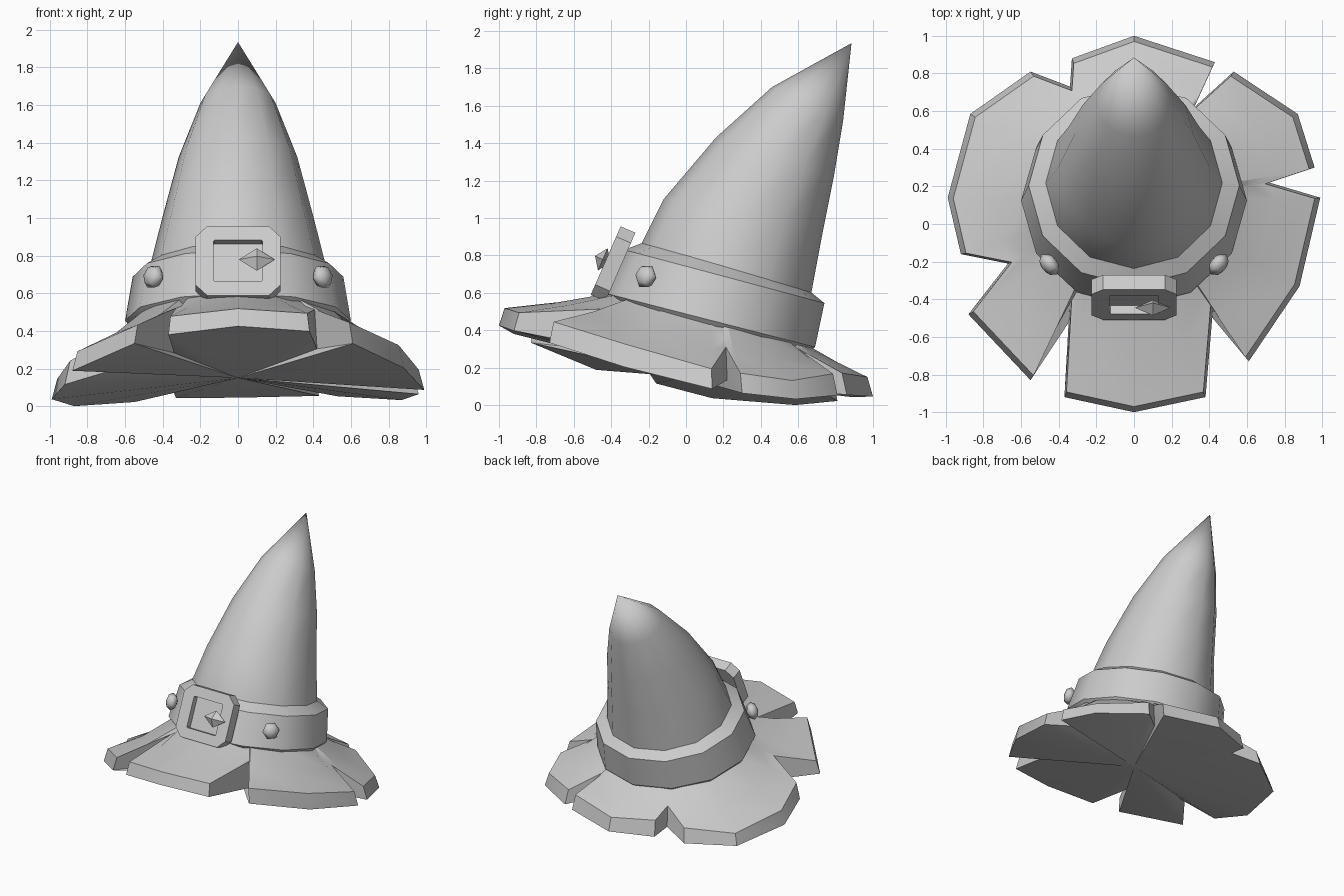
import bpy
import bmesh
from math import sin, cos, atan2, hypot, pi, radians
from mathutils import Matrix, Vector

cube = bpy.data.objects.get("Cube")
if cube:
    bpy.data.objects.remove(cube)

grey = bpy.data.materials.new("felt grey")
grey.use_nodes = True
grey.diffuse_color = (0.6, 0.6, 0.6, 1)
grey.node_tree.nodes["Principled BSDF"].inputs["Base Color"].default_value = grey.diffuse_color


def add_object(name, bm, smooth=None):
    bmesh.ops.recalc_face_normals(bm, faces=bm.faces)
    mesh = bpy.data.meshes.new(name)
    bm.to_mesh(mesh)
    bm.free()
    mesh.materials.append(grey)
    obj = bpy.data.objects.new(name, mesh)
    bpy.context.collection.objects.link(obj)
    if smooth:
        bpy.ops.object.select_all(action='DESELECT')
        obj.select_set(True)
        bpy.context.view_layer.objects.active = obj
        bpy.ops.object.shade_smooth_by_angle(angle=radians(smooth))


def loft(rings, closed=False, start=None, end=None):
    """Skin a list of equal rings; start and end are optional cap points."""
    bm = bmesh.new()
    loops = [[bm.verts.new(p) for p in ring] for ring in rings]
    pairs = list(zip(loops, loops[1:]))
    if closed:
        pairs.append((loops[-1], loops[0]))
    for a, b in pairs:
        for i in range(len(a)):
            j = (i + 1) % len(a)
            bm.faces.new((a[i], a[j], b[j], b[i]))
    for point, loop in ((start, loops[0]), (end, loops[-1])):
        if point:
            tip = bm.verts.new(point)
            for i in range(len(loop)):
                bm.faces.new((loop[i], loop[(i + 1) % len(loop)], tip))
    return bm


def tilted_ring(front, back, width, sides=12):
    """Oval through a front and a back point given as (y, z)."""
    f, b = Vector((0, *front)), Vector((0, *back))
    mid, half = (f + b) / 2, (b - f) / 2
    return [mid + half * -cos(2 * pi * i / sides)
            + Vector((width * sin(2 * pi * i / sides), 0, 0)) for i in range(sides)]


# Leaning pointed crown
crown = [((-.32, .6), (.62, .33), .50), ((-.235, .87), (.67, .6), .47),
         ((-.12, 1.1), (.73, .92), .4), ((.16, 1.43), (.79, 1.22), .315),
         ((.46, 1.7), (.84, 1.52), .2)]
add_object("crown", loft([tilted_ring(*r) for r in crown], end=(0, .885, 1.935)), 45)

# Belt band with sloped top and bevelled lower lip
band = [((-.34, .55), (.6, .31), .5), ((-.41, .555), (.66, .285), .57),
        ((-.44, .6), (.69, .31), .6), ((-.33, .83), (.74, .545), .56),
        ((-.225, .87), (.66, .61), .465)]
add_object("belt", loft([tilted_ring(*r) for r in band], closed=True), 32)

# Torn drooping brim: outline runs anticlockwise from the left notch
outline = [(-.92, -.16), (-.67, -.21), (-.88, -.48), (-.55, -.83), (-.34, -.39),
           (-.37, -.92), (0, -1), (.38, -.92), (.42, -.45), (.61, -.73),
           (.88, -.33), (.99, .14), (.72, .22), (.96, .3), (.87, .585),
           (.53, .81), (.32, .62), (.43, .86), (0, 1), (-.33, .88),
           (-.34, .73), (-.55, .81), (-.87, .585), (-.99, .14)]


def droop(x, y):
    """Height of the middle of the brim's edge."""
    return .28 + .025 * x - .19 * y - .15 * x * x


def top_point(x, y):
    """Point on the upper surface, flaring up towards the crown."""
    return x, y, droop(x, y) + .045 + .3 * max(0, 1 - hypot(x, y))


angles = sorted(atan2(y - .13, x) % (2 * pi) for x, y in outline)
first = angles.index(atan2(outline[0][1] - .13, outline[0][0]) % (2 * pi))
angles = angles[first:] + angles[:first]
neck = [(.54 * cos(a), .13 + .52 * sin(a), .46 - .14 * sin(a)) for a in angles]
upper = [top_point(x * .97, y * .97) for x, y in outline]
lower = [(x, y, max(0, droop(x, y) - .045)) for x, y in outline]
bend = [top_point((n[0] + u[0]) / 2, (n[1] + u[1]) / 2) for n, u in zip(neck, upper)]
add_object("brim", loft([neck, bend, upper, lower], end=(0, 0, .15)), 35)

# Buckle frame, laid out in the plane of the leaning belt front
lean = Matrix.Translation((0, -.39, .755)) @ Matrix.Rotation(radians(66.4), 4, 'X')


def plate(w, h, cut, depth):
    corners = [(w, h - cut), (w - cut, h), (cut - w, h), (-w, h - cut),
               (-w, cut - h), (cut - w, -h), (w - cut, -h), (w, cut - h)]
    return [lean @ Vector((x, y, depth)) for x, y in corners]


add_object("buckle", loft([plate(.225, .2, .06, -.043), plate(.225, .2, .06, .043),
                           plate(.13, .12, .006, .043), plate(.13, .12, .006, -.005)],
                          start=lean @ Vector((0, 0, -.043)),
                          end=lean @ Vector((0, 0, -.005))))

# Diamond gem on the buckle
bm = bmesh.new()
bmesh.ops.create_uvsphere(bm, u_segments=4, v_segments=2, radius=1)
bm.transform(lean @ Matrix.Translation((.1, 0, .06)) @ Matrix.Diagonal((.095, .065, .045, 1)))
add_object("buckle_gem", bm)

# Rounded studs either side of the buckle
for name, side in (("left_stud", 1), ("right_stud", -1)):
    bm = bmesh.new()
    bmesh.ops.create_uvsphere(bm, u_segments=6, v_segments=4, radius=.067)
    facing = Vector((side * .75, -.6, .25)).to_track_quat('Z', 'Y').to_matrix().to_4x4()
    bm.transform(Matrix.Translation((side * .45, -.215, .688)) @ facing
                 @ Matrix.Diagonal((1, 1, .65, 1)) @ Matrix.Rotation(radians(30), 4, 'Z'))
    add_object(name, bm, 60)
